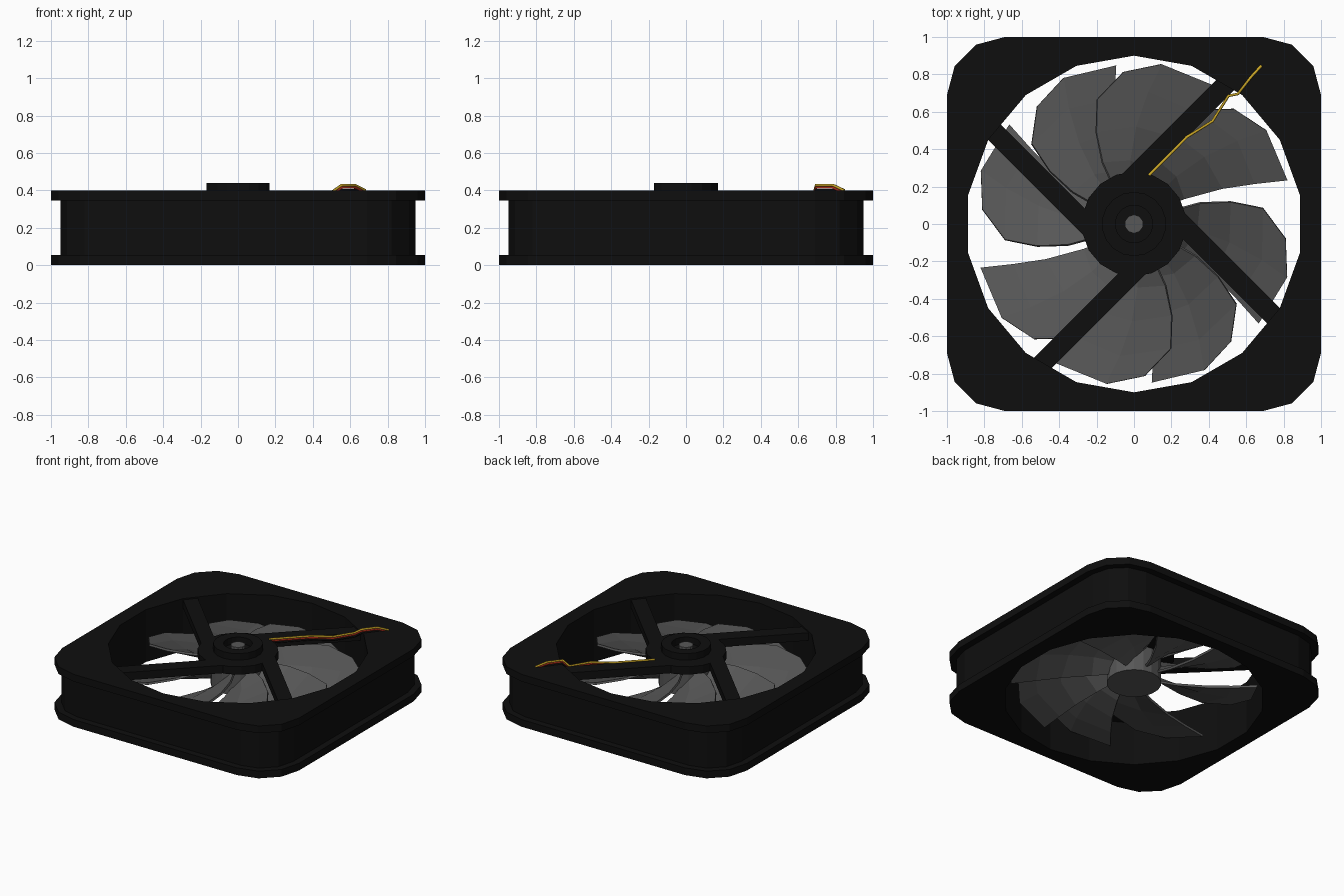
import bpy, bmesh, math
from mathutils import Vector

if "Cube" in bpy.data.objects:
    bpy.data.objects.remove(bpy.data.objects["Cube"])


def material(name, rgb):
    m = bpy.data.materials.new(name)
    m.diffuse_color = (*rgb, 1)
    m.use_nodes = True
    m.node_tree.nodes["Principled BSDF"].inputs["Base Color"].default_value = m.diffuse_color
    return m


BLACK = material("black plastic", (0.0045, 0.0045, 0.0045))
GREY = material("grey plastic", (0.095, 0.095, 0.095))
YELLOW = material("yellow wire", (0.62, 0.40, 0.02))
RED = material("red wire", (0.40, 0.025, 0.01))


def make_object(name, bm, mat):
    bmesh.ops.recalc_face_normals(bm, faces=bm.faces)
    me = bpy.data.meshes.new(name)
    bm.to_mesh(me)
    bm.free()
    me.materials.append(mat)
    ob = bpy.data.objects.new(name, me)
    bpy.context.collection.objects.link(ob)
    return ob


def loft(bm, loops, closed=False):
    """Skin equal-length loops; cap the ends or join last to first."""
    rings = [[bm.verts.new(p) for p in lp] for lp in loops]
    n = len(rings[0])
    pairs = list(zip(rings, rings[1:]))
    if closed:
        pairs.append((rings[-1], rings[0]))
    for a, b in pairs:
        for i in range(n):
            j = (i + 1) % n
            bm.faces.new((a[i], a[j], b[j], b[i]))
    if not closed:
        bm.faces.new(rings[0])
        bm.faces.new(rings[-1])


def circle(r, z, n=18):
    return [(r * math.cos(math.radians(90) + 2 * math.pi * i / n),
             r * math.sin(math.radians(90) + 2 * math.pi * i / n), z) for i in range(n)]


def turned(name, profile, mat, n=18, closed=False):
    bm = bmesh.new()
    loft(bm, [circle(r, z, n) for r, z in profile], closed)
    return make_object(name, bm, mat)


def rounded_square(half, z):
    c, r, pts = 0.69, half - 0.69, []
    for q in range(4):
        cx = c if q in (0, 3) else -c
        cy = c if q in (0, 1) else -c
        for k in range(4):
            a = math.radians(90 * q + 30 * k)
            pts.append((cx + r * math.cos(a), cy + r * math.sin(a), z))
    return pts


# Square frame with two flanges and a round opening
bm = bmesh.new()
loft(bm, [rounded_square(h, z) for h, z in
          ((1, 0), (1, .055), (.95, .055), (.95, .345), (1, .345), (1, .4))])
frame = make_object("frame", bm, BLACK)
cutter = turned("opening_cutter", [(.9, -.1), (.9, .5)], BLACK)
mod = frame.modifiers.new("opening", 'BOOLEAN')
mod.operation = 'DIFFERENCE'
mod.solver = 'EXACT'
mod.object = cutter
bpy.context.view_layer.objects.active = frame
bpy.ops.object.modifier_apply(modifier=mod.name)
bpy.data.objects.remove(cutter)

# Four offset struts holding the motor plate
bm = bmesh.new()
for k in range(4):
    a = math.radians(45 + 90 * k)
    u = Vector((math.cos(a), math.sin(a), 0))
    v = Vector((-u.y, u.x, 0))
    sec = [(.127, .33), (.233, .33), (.233, .39), (.127, .39)]
    loft(bm, [[u * s + v * o + Vector((0, 0, z)) for o, z in sec] for s in (.05, .89)])
make_object("struts", bm, BLACK)

# Motor plate, raised bearing ring and shaft
turned("motor_plate", [(.28, .33), (.28, .39)], BLACK)
turned("bearing_ring", [(.172, .385), (.172, .44), (.1, .44), (.1, .385)], BLACK, closed=True)
turned("shaft", [(.05, .3), (.05, .43)], GREY, 10)

# Rotor hub
turned("rotor_hub", [(.19, .13), (.19, .325)], GREY)

# Eight twisted blades: rows from root to tip, each (radius, degrees) low edge to high edge
ROWS = [((.17, 32), (.18, 53), (.18, 75)),
        ((.30, 27), (.34, 49), (.37, 72.3)),
        ((.508, 22), (.52, 44), (.53, 67.5)),
        ((.68, 18.5), (.71, 39), (.695, 61.5)),
        ((.853, 16), (.867, 35.3), (.815, 49))]
bm = bmesh.new()
for half_turn in (0, 180):
    for step in (0, 45, 80.5, 125.5):
        grid = []
        for row in ROWS:
            line = []
            for r, d in row:
                a = math.radians(d + step + half_turn)
                z = .12 + (d - 16) * .0034
                line.append(bm.verts.new((r * math.cos(a), r * math.sin(a), z)))
            grid.append(line)
        for p, q in zip(grid, grid[1:]):
            for i in range(2):
                bm.faces.new((p[i], q[i], q[i + 1], p[i + 1]))
blades = make_object("blades", bm, GREY)
sol = blades.modifiers.new("thickness", 'SOLIDIFY')
sol.thickness = .016
sol.offset = 0

# Cable: three stacked wires running along a strut and over the frame
PATH = [(.08, .26, .393), (.283, .465, .393), (.42, .55, .393), (.505, .685, .393),
        (.555, .695, .428), (.625, .785, .428), (.68, .845, .400)]
for name, mat, dz in (("yellow_wire", YELLOW, 0), ("red_wire", RED, -.013),
                      ("black_wire", BLACK, -.026)):
    cu = bpy.data.curves.new(name, 'CURVE')
    cu.dimensions = '3D'
    cu.bevel_depth = .0075
    cu.bevel_resolution = 1
    cu.use_fill_caps = True
    sp = cu.splines.new('POLY')
    sp.points.add(len(PATH) - 1)
    for pt, (x, y, z) in zip(sp.points, PATH):
        pt.co = (x, y, z + dz, 1)
    cu.materials.append(mat)
    bpy.context.collection.objects.link(bpy.data.objects.new(name, cu))
